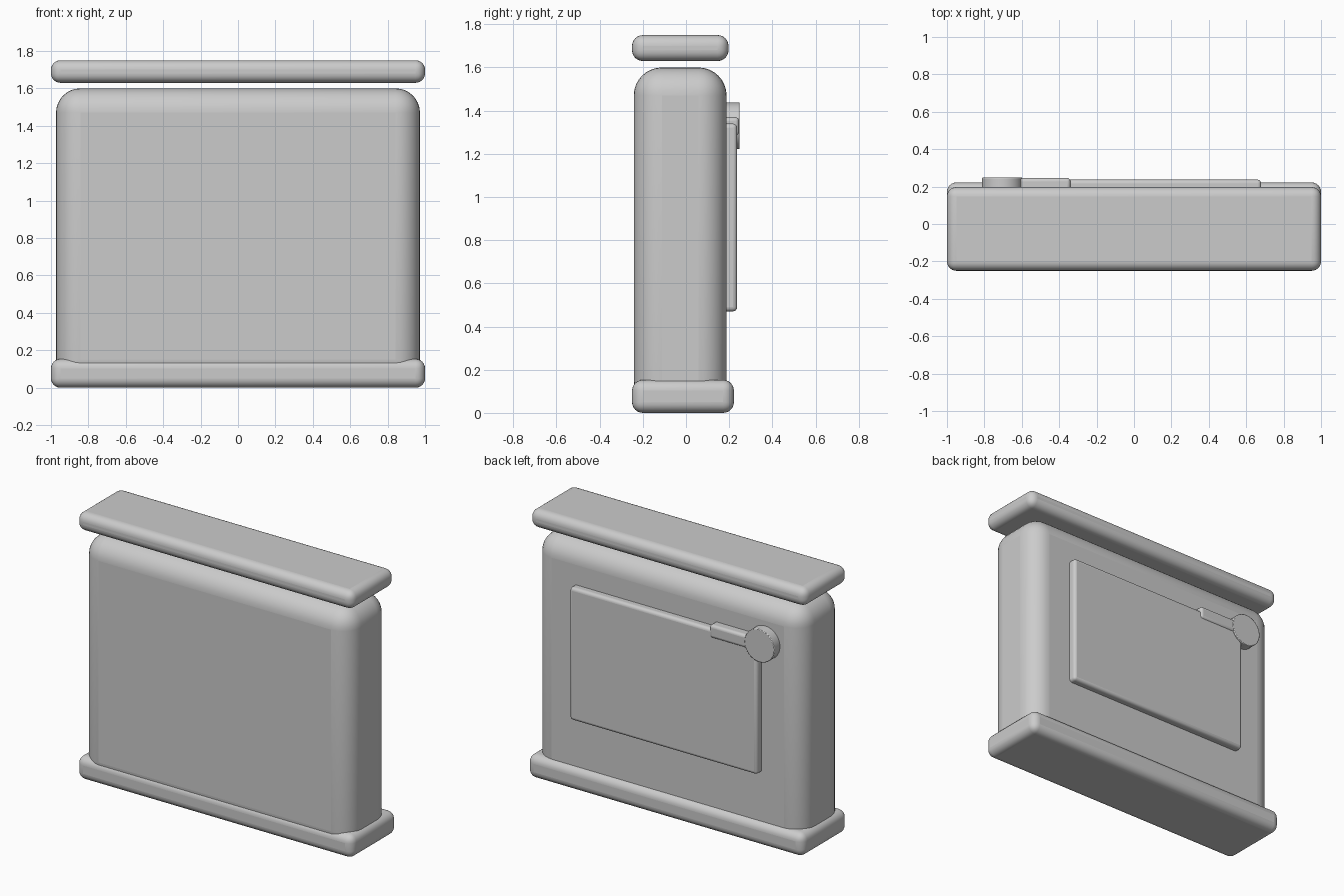
import bpy
from math import pi

if "Cube" in bpy.data.objects:
    bpy.data.objects.remove(bpy.data.objects["Cube"])


def finish(obj, name, radius, segments):
    obj.name = name
    if radius:
        mod = obj.modifiers.new("rounding", 'BEVEL')
        mod.width = radius
        mod.segments = segments
        mod.limit_method = 'ANGLE'
    bpy.ops.object.shade_smooth_by_angle(angle=0.7)
    return obj


def rounded_box(name, x, y, z, radius, segments=6):
    """Box given by its (min, max) range on each axis."""
    spans = (x, y, z)
    bpy.ops.mesh.primitive_cube_add(size=1, location=[(a + b) / 2 for a, b in spans])
    obj = bpy.context.object
    obj.scale = [b - a for a, b in spans]
    bpy.ops.object.transform_apply(location=False, rotation=False, scale=True)
    return finish(obj, name, radius, segments)


# Base plinth, main body and floating lid
rounded_box("base", (-1, 1), (-0.25, 0.222), (0, 0.153), 0.05)
rounded_box("body", (-0.973, 0.973), (-0.242, 0.188), (0.02, 1.6), 0.13, 8)
rounded_box("lid", (-1, 1), (-0.25, 0.197), (1.63, 1.75), 0.05)

# Door panel on the back
rounded_box("back_panel", (-0.68, 0.68), (0.15, 0.237), (0.47, 1.34), 0.02, 4)

# Lever and its round pivot
rounded_box("lever", (-0.705, -0.34), (0.17, 0.246), (1.285, 1.37), 0.018, 4)
bpy.ops.mesh.primitive_cylinder_add(vertices=32, radius=0.108, depth=0.07,
                                    location=(-0.705, 0.213, 1.33), rotation=(pi / 2, 0, 0))
finish(bpy.context.object, "lever_pivot", 0.004, 2)
